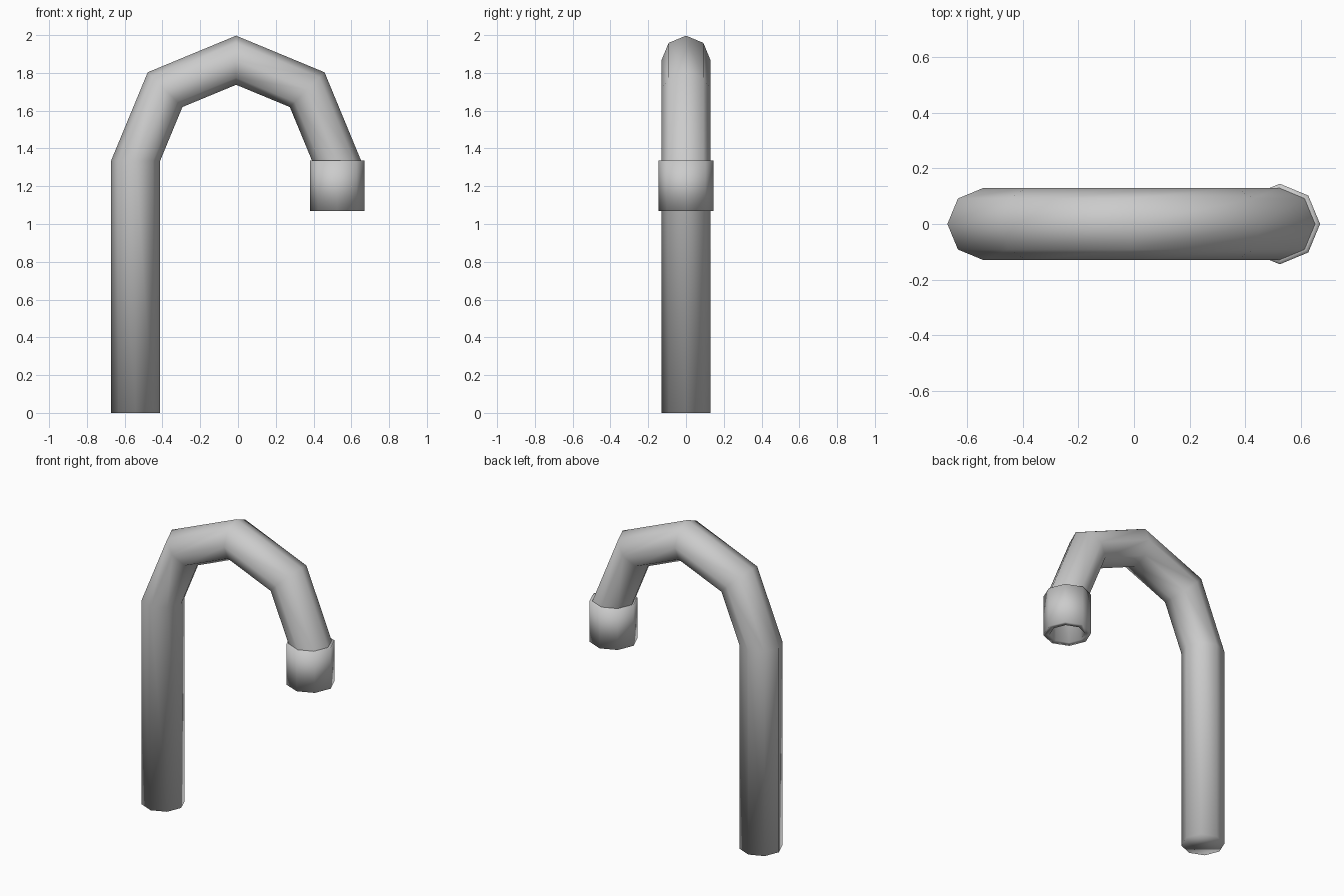
import bpy, bmesh, math
from mathutils import Vector

if "Cube" in bpy.data.objects:
    bpy.data.objects.remove(bpy.data.objects["Cube"])

SIDES = 8


def ring_tube(name, rings, cap_start=False, cap_end=False):
    """Skin a chain of octagonal rings: (x, z, tilt about y, radius)."""
    bm = bmesh.new()
    loops = []
    for x, z, tilt, r in rings:
        across = Vector((math.cos(tilt), 0, math.sin(tilt)))
        loop = []
        for i in range(SIDES):
            a = 2 * math.pi * i / SIDES
            p = Vector((x, 0, z)) + across * r * math.cos(a)
            p.y = r * math.sin(a)
            loop.append(bm.verts.new(p))
        loops.append(loop)
    for a, b in zip(loops, loops[1:]):
        for i in range(SIDES):
            j = (i + 1) % SIDES
            bm.faces.new((a[i], a[j], b[j], b[i]))
    if cap_start:
        bm.faces.new(loops[0][::-1])
    if cap_end:
        bm.faces.new(loops[-1])
    bmesh.ops.recalc_face_normals(bm, faces=bm.faces[:])
    mesh = bpy.data.meshes.new(name)
    bm.to_mesh(mesh)
    bm.free()
    mesh.shade_smooth()
    obj = bpy.data.objects.new(name, mesh)
    bpy.context.collection.objects.link(obj)
    return obj


# Pipe: straight riser, then a half-circle bend in 45 degree steps
CX, CZ, BEND, R = -0.01, 1.335, 0.532, 0.13
path = [(CX - BEND, 0, math.pi, R)]
for k in range(5):
    t = math.pi - k * math.pi / 4
    path.append((CX + BEND * math.cos(t), CZ + BEND * math.sin(t), t, R))
ring_tube("curved_pipe", path, cap_start=True)

# Nozzle: wider collar with a recessed outlet
NX, TOP, BOTTOM = 0.525, 1.335, 1.07
ring_tube("nozzle", [
    (NX, TOP, 0, 0.125),
    (NX, TOP, 0, 0.145),
    (NX, BOTTOM, 0, 0.145),
    (NX, BOTTOM, 0, 0.107),
    (NX, BOTTOM + 0.2, 0, 0.107),
], cap_end=True)
